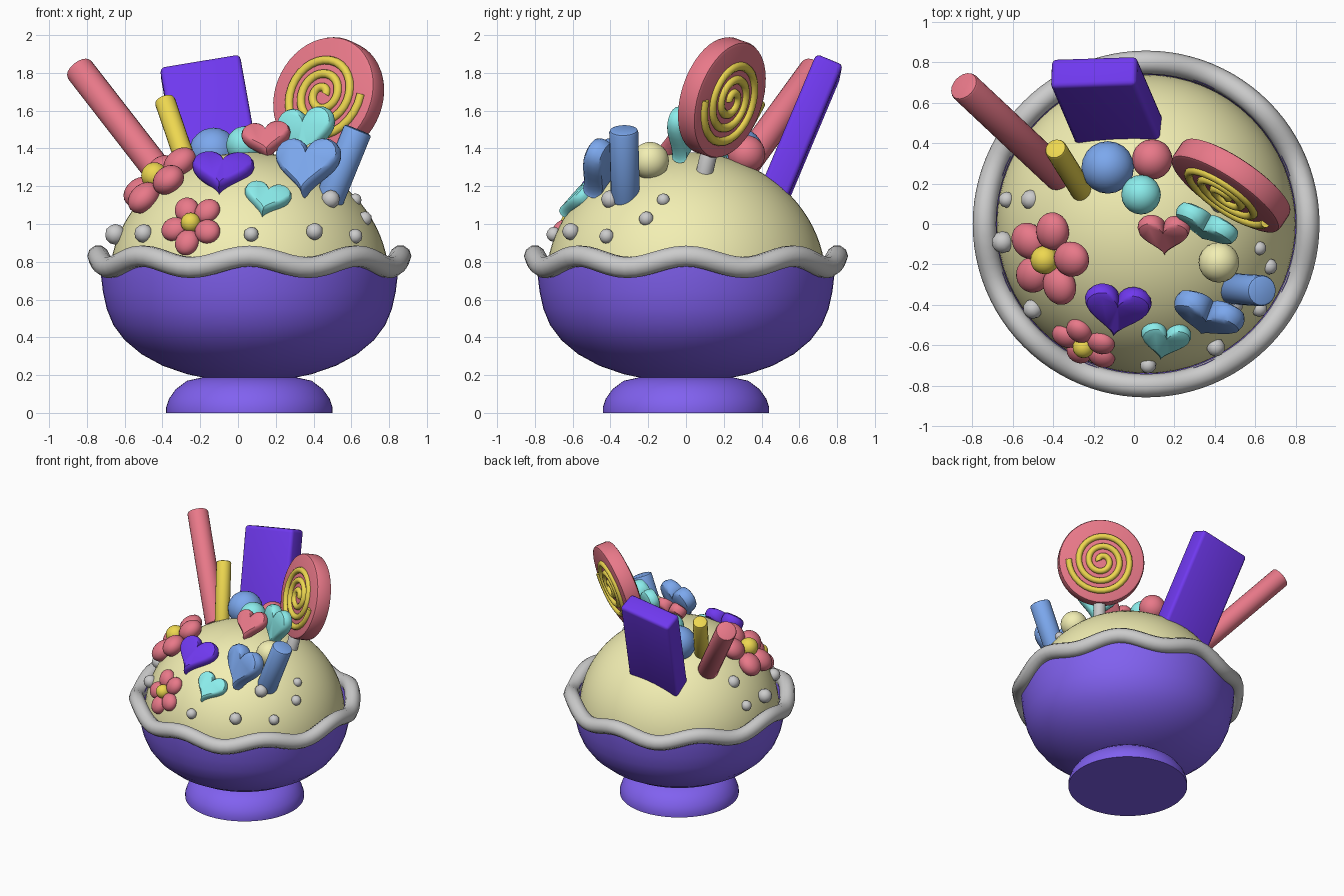
import bpy, bmesh
from math import sin, cos, pi, tau, radians
from mathutils import Vector, Matrix

if "Cube" in bpy.data.objects:
    bpy.data.objects.remove(bpy.data.objects["Cube"])

CX = 0.06  # bowl axis
COLORS = {
    "violet": (0.22, 0.12, 0.87), "purple": (0.16, 0.04, 0.86), "pink": (0.81, 0.19, 0.25),
    "yellow": (0.85, 0.68, 0.08), "blue": (0.2, 0.39, 0.85), "cyan": (0.26, 0.85, 0.84),
    "cream": (0.89, 0.86, 0.45)}
mats = {}
for key, rgb in COLORS.items():
    mats[key] = bpy.data.materials.new(key)
    mats[key].diffuse_color = (*rgb, 1)


def link(name, data, color=None, matrix=Matrix()):
    ob = bpy.data.objects.new(name, data)
    bpy.context.collection.objects.link(ob)
    ob.matrix_world = matrix
    if color:
        data.materials.append(mats[color])
    return ob


def from_bmesh(name, bm, color=None, matrix=Matrix()):
    bmesh.ops.recalc_face_normals(bm, faces=bm.faces)
    me = bpy.data.meshes.new(name)
    bm.to_mesh(me)
    bm.free()
    return link(name, me, color, matrix)


def frame(center, normal, roll=0):
    """Local z along normal, local y as near world up as possible, then rolled."""
    n = Vector(normal).normalized()
    up = (Vector((0, 0, 1)) - n * n.z).normalized()
    rot = Matrix((up.cross(n), up, n)).transposed().to_4x4()
    return Matrix.Translation(center) @ rot @ Matrix.Rotation(radians(roll), 4, 'Z')


def lathe(name, profile, color, steps=64):
    bm = bmesh.new()
    vs = [bm.verts.new((r, 0, z)) for r, z in profile]
    es = [bm.edges.new(p) for p in zip(vs, vs[1:])]
    bmesh.ops.spin(bm, geom=vs + es, cent=(0, 0, 0), axis=(0, 0, 1), angle=tau, steps=steps)
    bmesh.ops.remove_doubles(bm, verts=bm.verts, dist=1e-4)
    return from_bmesh(name, bm, color, Matrix.Translation((CX, 0, 0)))


def ball(name, loc, r, color=None, detail=3):
    bm = bmesh.new()
    bmesh.ops.create_icosphere(bm, subdivisions=detail, radius=r)
    return from_bmesh(name, bm, color, Matrix.Translation(loc))


def bevel(ob, width, segments=2):
    m = ob.modifiers.new("bevel", 'BEVEL')
    m.width, m.segments, m.limit_method, m.angle_limit = width, segments, 'ANGLE', radians(50)


def rod(name, a, b, r, color=None, edge=0.015):
    a, b = Vector(a), Vector(b)
    bm = bmesh.new()
    bmesh.ops.create_cone(bm, cap_ends=True, segments=20, radius1=r, radius2=r, depth=(b - a).length)
    rot = (b - a).to_track_quat('Z', 'Y').to_matrix().to_4x4()
    ob = from_bmesh(name, bm, color, Matrix.Translation((a + b) / 2) @ rot)
    bevel(ob, edge)
    return ob


def tube(name, pts, r, color=None, matrix=Matrix(), cyclic=False):
    cu = bpy.data.curves.new(name, 'CURVE')
    cu.dimensions = '3D'
    cu.bevel_depth, cu.bevel_resolution, cu.use_fill_caps = r, 3, True
    sp = cu.splines.new('POLY')
    sp.points.add(len(pts) - 1)
    for p, co in zip(sp.points, pts):
        p.co = (*co, 1)
    sp.use_cyclic_u = cyclic
    return link(name, cu, color, matrix)


def heart(name, center, normal, width, color, roll=0, thick=0.09):
    bm = bmesh.new()
    n, s, rings = 36, width / 32, []
    for k, h in ((0.8, -.5), (.94, -.38), (1, -.12), (1, .12), (.94, .38), (.8, .5)):
        ring = []
        for i in range(n):
            t = tau * i / n
            x = 16 * sin(t) ** 3
            y = 13 * cos(t) - 5 * cos(2 * t) - 2 * cos(3 * t) - cos(4 * t) + 2.5
            ring.append(bm.verts.new((x * s * k, y * s * k, h * thick)))
        rings.append(ring)
    for a, b in zip(rings, rings[1:]):
        for i in range(n):
            j = (i + 1) % n
            bm.faces.new((a[i], a[j], b[j], b[i]))
    bm.faces.new(rings[0])
    bm.faces.new(rings[-1])
    return from_bmesh(name, bm, color, frame(center, normal, roll))


def flower(name, center, normal, dist, petal, roll):
    m = frame(center, normal, roll)
    bm = bmesh.new()
    for i in range(5):
        pm = (Matrix.Rotation(tau * i / 5, 4, 'Z') @ Matrix.Translation((0, -dist, 0))
              @ Matrix.Diagonal((petal, petal * 1.1, petal * 0.8, 1)))
        bmesh.ops.create_icosphere(bm, subdivisions=3, radius=1, matrix=pm)
    from_bmesh(name + "_petals", bm, "pink", m)
    ball(name + "_center", m @ Vector((0, 0, petal * 0.4)), petal * 0.8, "yellow")


# Bowl with foot, wavy rim and the scoop inside
lathe("bowl_foot", [(0, 0), (.44, 0), (.44, .03), (.425, .075), (.39, .125), (.33, .17), (.24, .19), (0, .19)], "violet")
lathe("bowl", [(0, .175), (.21, .18), (.33, .205), (.46, .25), (.57, .31), (.66, .385), (.72, .465), (.755, .55),
               (.775, .64), (.787, .74), (.79, .80), (.75, .80), (.735, .70), (.70, .55), (.6, .4), (0, .3)], "violet")
lathe("scoop", [(0, .6)] + [(.74 * cos(a), .7 + .68 * sin(a)) for a in
                            [radians(-8 + 98 * i / 24) for i in range(25)]], "cream")
tube("wavy_rim", [(CX + .8 * cos(a), .8 * sin(a), .8 + .03 * cos(8 * a)) for a in
                  [tau * i / 96 for i in range(96)]], .058, cyclic=True)

# Wafer sticks
rod("pink_stick", (-.845, .685, 1.825), (-.36, .23, 1.2), .078, "pink")
rod("yellow_stick", (-.39, .375, 1.66), (-.25, .15, 1.25), .055, "yellow")
rod("blue_stick", (.635, -.33, 1.5), (.48, -.32, 1.12), .077, "blue")

# Slab wafer leaning back
up = Vector((-.18, .42, 1)).normalized()
side = Vector((.42, .02, .085))
side = (side - up * side.dot(up)).normalized()
rot = Matrix((side, up.cross(side), up)).transposed().to_4x4()
bm = bmesh.new()
bmesh.ops.create_cube(bm, size=1, matrix=Matrix.Diagonal((.43, .155, .9, 1)))
slab = from_bmesh("wafer_slab", bm, "purple", Matrix.Translation(Vector((-.2, .755, 1.84)) - up * .45) @ rot)
bevel(slab, .025, 3)

# Lollipop: disc, spiral on both faces, stick
R, T = .32, .12
pop = frame((.48, .19, 1.67), (-.54, -.80, .27))
bm = bmesh.new()
bmesh.ops.create_cone(bm, cap_ends=True, segments=48, radius1=R, radius2=R, depth=T)
bevel(from_bmesh("lollipop_disc", bm, "pink", pop), .02)
for label, h in (("front", T / 2), ("back", -T / 2)):
    pts = []
    for i in range(91):
        a, r = tau * 3 * i / 90, .02 + .225 * i / 90
        pts.append((r * cos(a), r * sin(a), h))
    tube("lollipop_spiral_" + label, pts, .023, "yellow", pop)
rod("lollipop_stick", pop @ Vector((0, -.28, 0)), pop @ Vector((0, -.52, 0)), .045, edge=.005)

# Candy balls
ball("blue_ball", (-.13, .28, 1.38), .13, "blue")
ball("pink_ball", (.09, .32, 1.37), .1, "pink")
ball("cyan_ball", (.035, .145, 1.42), .098, "cyan")
ball("cream_ball", (.42, -.19, 1.335), .1, "cream")

# Hearts
heart("purple_heart", (-.085, -.43, 1.265), (-.05, -.66, .75), .33, "purple", -3)
heart("cyan_heart_front", (.15, -.58, 1.125), (.05, -.72, .68), .25, "cyan", -14, .07)
heart("blue_heart", (.365, -.455, 1.295), (-.32, -.87, .33), .36, "blue", 0, .11)
heart("cyan_heart_back", (.36, -.01, 1.47), (-.45, -.85, .2), .33, "cyan", 5)
heart("pink_heart", (.15, -.055, 1.44), (-.1, -.72, .68), .26, "pink", 8, .08)

# Flowers
flower("flower_large", (-.42, -.17, 1.23), (-.63, -.22, .74), .145, .088, 20)
flower("flower_small", (-.24, -.59, .995), (-.4, -.78, .47), .105, .066, -4)

# Grey sprinkles
for i, (x, y, z, r) in enumerate([
        (-.65, -.09, .945, .055), (-.5, -.42, .95, .05), (.07, -.70, .945, .04), (.405, -.61, .96, .046),
        (.62, -.42, .935, .04), (.49, -.40, 1.13, .05), (.62, -.12, 1.127, .035), (.67, -.21, 1.027, .04),
        (-.63, .12, .94, .04), (-.51, .12, 1.1, .05)]):
    ball(f"sprinkle_{i + 1}", (x, y, z), r, None, 2)

# Convert curves and smooth everything, keeping sharp edges
bpy.ops.object.select_all(action='SELECT')
bpy.context.view_layer.objects.active = bpy.data.objects["bowl"]
bpy.ops.object.convert(target='MESH')
bpy.ops.object.shade_smooth_by_angle(angle=radians(40))

for m in bpy.data.materials:
    if m.users and not m.is_grease_pencil:
        m.use_nodes = True
        m.node_tree.nodes["Principled BSDF"].inputs["Base Color"].default_value = m.diffuse_color
